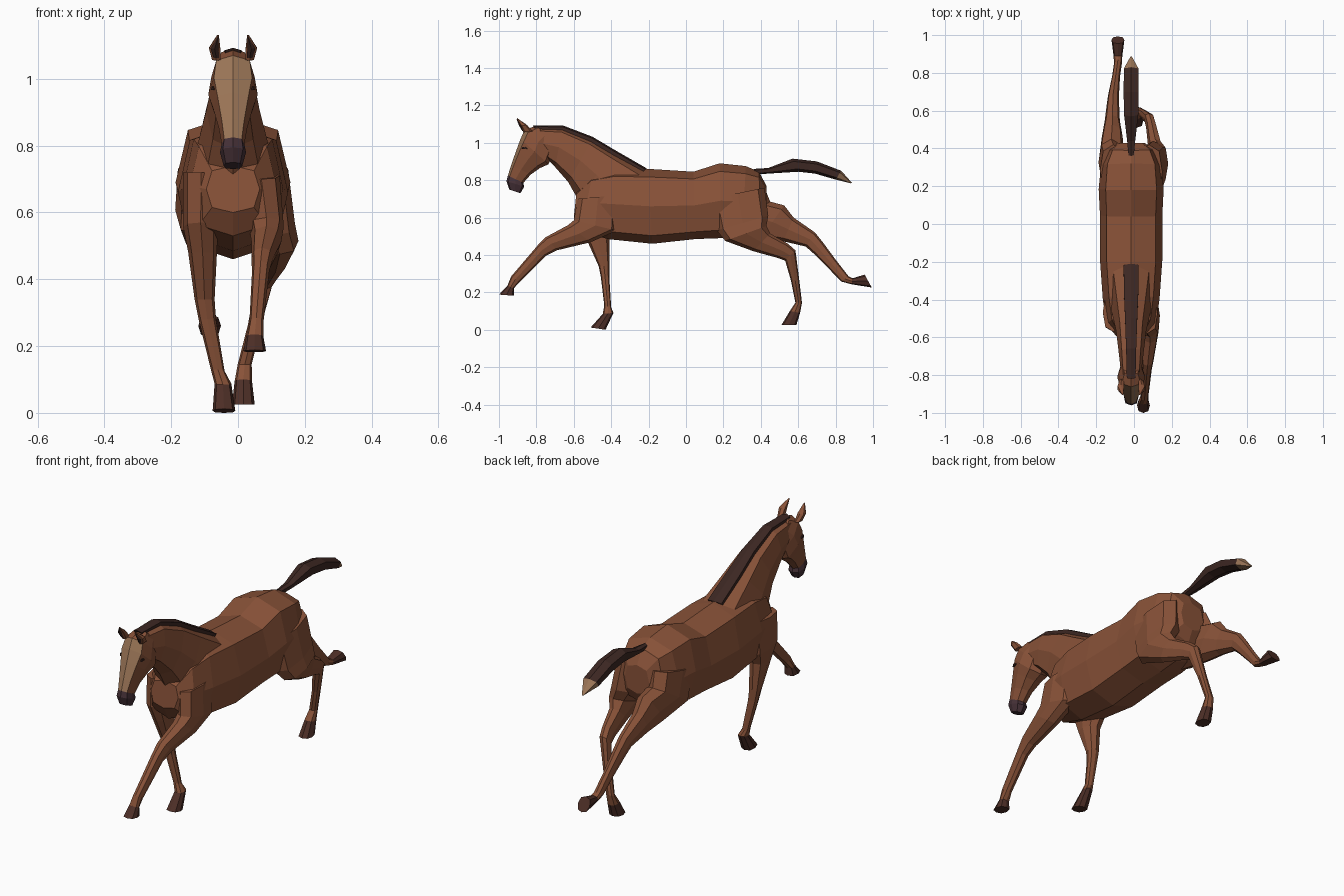
import bpy, bmesh, math
from mathutils import Vector

def mat(name, c):
    m = bpy.data.materials.new(name)
    m.diffuse_color = (*c, 1)
    return m

COAT = mat("coat", (0.25, 0.085, 0.04))
DARK = mat("dark_hair", (0.045, 0.02, 0.016))
HOOF = mat("hoof", (0.075, 0.028, 0.02))
NOSE = mat("muzzle", (0.06, 0.03, 0.038))
TAN = mat("blaze", (0.33, 0.18, 0.095))
CX = -0.015  # spine line

def loft(name, secs, m, n=8, sq=0.8, stripe=None):
    """Skin rings; each is (y,z of one edge, y,z of the opposite edge, half width, x centre)."""
    bm = bmesh.new()
    rings = []
    for s in secs:
        yt, zt, yb, zb, w = s[:5]
        x = s[5] if len(s) > 5 else CX
        mid = Vector((x, (yt + yb) / 2, (zt + zb) / 2))
        u = Vector((0, (yt - yb) / 2, (zt - zb) / 2))
        ring = []
        for k in range(n):
            a = 2 * math.pi * k / n
            c, d = (math.copysign(abs(f) ** sq, f) if abs(f) > 1e-6 else 0
                    for f in (math.cos(a), math.sin(a)))
            ring.append(bm.verts.new(mid + u * c + Vector((w * d, 0, 0))))
        rings.append(ring)
    for i, (p, q) in enumerate(zip(rings, rings[1:])):
        for k in range(n):
            j = (k + 1) % n
            f = bm.faces.new((p[k], p[j], q[j], q[k]))
            if stripe and i >= stripe[0] and k in (0, n - 1):
                f.material_index = 1
    bm.faces.new(rings[0])
    bm.faces.new(rings[-1])
    bmesh.ops.recalc_face_normals(bm, faces=bm.faces)
    me = bpy.data.meshes.new(name)
    bm.to_mesh(me)
    bm.free()
    me.materials.append(m)
    if stripe:
        me.materials.append(stripe[1])
    ob = bpy.data.objects.new(name, me)
    bpy.context.collection.objects.link(ob)
    return ob

def leg(name, secs):
    # the last two rings form the hoof
    loft(name, secs[:-1], COAT)
    loft(name + "_hoof", secs[-2:], HOOF)

# Torso
loft("torso", [
    (-.585, .74, -.60, .60, .08), (-.50, .83, -.56, .53, .13),
    (-.38, .86, -.42, .485, .15), (-.20, .86, -.18, .46, .165),
    (.04, .845, .05, .485, .165), (.18, .89, .19, .49, .172),
    (.32, .875, .30, .50, .16), (.39, .845, .40, .56, .125),
    (.43, .77, .43, .62, .07)], COAT, sq=0.7)

# Neck and mane
loft("neck", [
    (-.20, .855, -.56, .60, .125), (-.37, .945, -.585, .71, .10),
    (-.50, 1.02, -.63, .79, .08), (-.66, 1.082, -.70, .87, .066),
    (-.81, 1.085, -.74, .91, .055)], COAT)
loft("mane", [
    (-.21, .863, -.24, .835, .045), (-.37, .955, -.385, .92, .042),
    (-.50, 1.032, -.51, .995, .036), (-.66, 1.093, -.66, 1.055, .03),
    (-.82, 1.093, -.80, 1.06, .026)], DARK, n=6)

# Head with the blaze on its front facets
loft("head", [
    (-.80, 1.09, -.70, 1.0, .045), (-.862, 1.07, -.715, .94, .065),
    (-.885, 1.02, -.735, .885, .074), (-.907, .96, -.78, .865, .06),
    (-.935, .88, -.83, .83, .043), (-.952, .825, -.87, .785, .034)],
    COAT, sq=0.75, stripe=(1, TAN))
loft("muzzle", [
    (-.952, .825, -.87, .785, .034), (-.96, .795, -.865, .765, .039),
    (-.945, .75, -.885, .73, .028)], NOSE, sq=0.75)
for side, name in ((-1, "left"), (1, "right")):
    x = CX + side * .05
    loft(name + "_ear", [
        (-.87, 1.055, -.82, 1.06, .014, x), (-.885, 1.09, -.85, 1.095, .019, x + side * .005),
        (-.905, 1.13, -.902, 1.131, .003, x - side * .005)], COAT, n=6)
    loft(name + "_inner_ear", [
        (-.875, 1.062, -.865, 1.062, .008, x), (-.892, 1.09, -.88, 1.092, .012, x + side * .005),
        (-.906, 1.125, -.902, 1.125, .002, x - side * .005)], DARK, n=4)
    loft(name + "_eye", [
        (-.88, .966, -.845, .968, .006, CX + side * .06),
        (-.875, .978, -.855, .976, .004, CX + side * .061)], DARK, n=6)

# Tail
loft("tail", [
    (.36, .86, .38, .83, .016), (.44, .865, .44, .835, .024),
    (.57, .915, .60, .845, .042), (.70, .90, .69, .835, .045),
    (.83, .85, .80, .803, .043)], DARK, n=6)
loft("tail_tip", [(.83, .85, .80, .803, .043), (.888, .785, .88, .783, .004)], TAN, n=6)

# Front legs: right reaching forward, left standing
leg("right_front_leg", [
    (-.58, .70, -.36, .72, .055, .07), (-.60, .585, -.37, .53, .052, .085),
    (-.63, .56, -.51, .468, .045, .085), (-.75, .495, -.69, .425, .032, .072),
    (-.79, .455, -.75, .395, .026, .068), (-.935, .285, -.89, .255, .021, .055),
    (-.955, .235, -.92, .222, .026, .05), (-1.0, .188, -.92, .182, .034, .05)])
leg("left_front_leg", [
    (-.57, .72, -.36, .72, .055, -.11), (-.57, .57, -.38, .54, .052, -.112),
    (-.53, .48, -.41, .48, .043, -.106), (-.467, .34, -.41, .34, .03, -.10),
    (-.455, .28, -.41, .28, .026, -.092), (-.437, .13, -.40, .12, .02, -.06),
    (-.445, .085, -.388, .09, .025, -.045), (-.51, .012, -.43, 0, .034, -.042)])

# Hind legs: right tucked under, left thrown back
leg("right_hind_leg", [
    (.13, .70, .42, .76, .07, .08), (.165, .53, .44, .61, .07, .10),
    (.21, .475, .43, .555, .056, .125), (.36, .42, .45, .515, .037, .112),
    (.48, .387, .545, .46, .028, .092), (.53, .37, .585, .425, .027, .08),
    (.562, .26, .605, .27, .02, .05), (.585, .145, .62, .145, .021, .02),
    (.555, .10, .61, .09, .026, .016), (.51, .025, .59, .025, .034, .016)])
leg("left_hind_leg", [
    (.14, .70, .42, .76, .07, -.11), (.20, .53, .45, .685, .068, -.12),
    (.40, .488, .525, .665, .055, -.115), (.52, .473, .575, .60, .04, -.115),
    (.64, .445, .69, .52, .03, -.11), (.685, .405, .73, .47, .027, -.105),
    (.76, .33, .80, .375, .021, -.095), (.83, .258, .87, .285, .021, -.085),
    (.885, .243, .89, .275, .023, -.085), (.993, .226, .955, .295, .034, -.085)])
